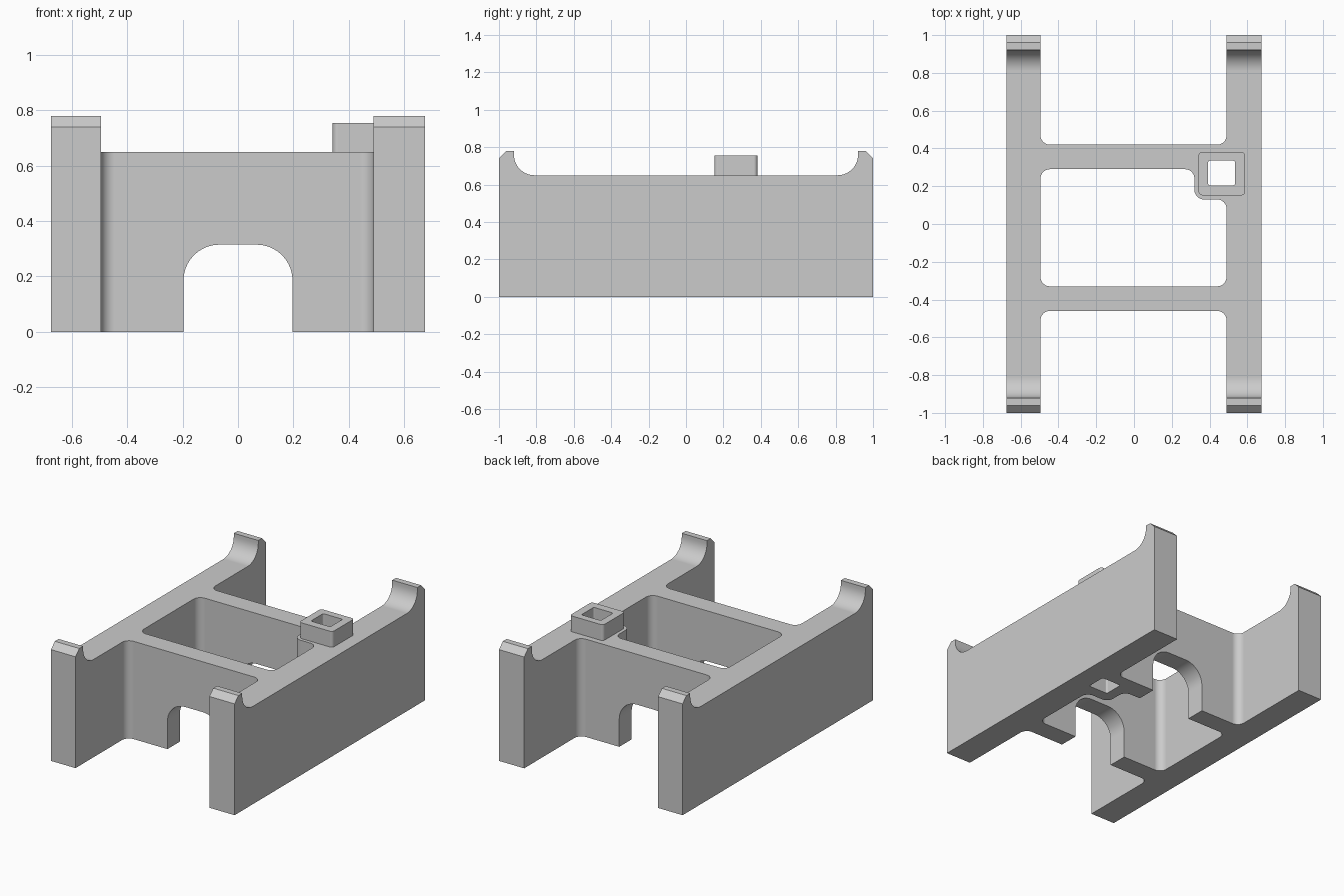
import bpy, bmesh, math
from mathutils import Vector

cube = bpy.data.objects.get("Cube")
if cube:
    bpy.data.objects.remove(cube, do_unlink=True)

grey = bpy.data.materials.new("plain grey")
grey.use_nodes = True
colour = (0.6, 0.6, 0.6, 1)
grey.diffuse_color = colour
grey.node_tree.nodes["Principled BSDF"].inputs["Base Color"].default_value = colour


def rounded(corners, steps=10):
    """Outline from (a, b, radius) corners, each replaced by a fillet arc."""
    out = []
    for i, (a, b, r) in enumerate(corners):
        p = Vector((a, b))
        if r == 0:
            out.append(p)
            continue
        u = (Vector(corners[i - 1][:2]) - p).normalized()
        v = (Vector(corners[(i + 1) % len(corners)][:2]) - p).normalized()
        half = u.angle(v) / 2
        centre = p + (u + v).normalized() * r / math.sin(half)
        start = (p + u * r / math.tan(half) - centre).normalized()
        end = (p + v * r / math.tan(half) - centre).normalized()
        for k in range(steps + 1):
            blend = k / steps * (math.pi - 2 * half)
            side = (end - start * start.dot(end)).normalized()
            out.append(centre + (start * math.cos(blend) + side * math.sin(blend)) * r)
    return out


def box(a0, a1, b0, b1, r):
    return [(a0, b0, r), (a1, b0, r), (a1, b1, r), (a0, b1, r)]


def prism(name, corners, axis, low, high):
    """Extrude a rounded outline along one axis."""
    bm = bmesh.new()
    verts = []
    for p in rounded(corners):
        co = [p.x, p.y]
        co.insert(axis, low)
        verts.append(bm.verts.new(co))
    face = bm.faces.new(verts)
    new = bmesh.ops.extrude_face_region(bm, geom=[face])["geom"]
    shift = Vector((0, 0, 0))
    shift[axis] = high - low
    bmesh.ops.translate(bm, vec=shift, verts=[g for g in new if isinstance(g, bmesh.types.BMVert)])
    bmesh.ops.recalc_face_normals(bm, faces=bm.faces)
    mesh = bpy.data.meshes.new(name)
    bm.to_mesh(mesh)
    bm.free()
    mesh.materials.append(grey)
    obj = bpy.data.objects.new(name, mesh)
    bpy.context.collection.objects.link(obj)
    return obj


def combine(target, tool, operation):
    mod = target.modifiers.new(operation, "BOOLEAN")
    mod.operation = operation
    mod.solver = "EXACT"
    mod.object = tool
    bpy.context.view_layer.objects.active = target
    bpy.ops.object.modifier_apply(modifier=mod.name)
    bpy.data.objects.remove(tool, do_unlink=True)


left, right, fillet = 0.49, -0.495, 0.05

# Solid with the side outline: chamfered end lips with a curved inner foot
end_lip = [(1, 0, 0), (1, 0.74, 0), (0.96, 0.78, 0), (0.92, 0.78, 0), (0.92, 0.65, 0.11)]
outline = end_lip + [(-y, z, r) for y, z, r in reversed(end_lip)]
frame = prism("stand_frame", outline, 0, -0.675, 0.675)

# Open bays at both ends, between the rails
combine(frame, prism("front_bay", box(right, left, -1.3, -0.46, fillet), 2, -0.1, 1), "DIFFERENCE")
combine(frame, prism("back_bay", box(right, left, 0.42, 1.3, fillet), 2, -0.1, 1), "DIFFERENCE")

# Middle opening, stepped around the post
opening = [(right, -0.33, fillet), (left, -0.33, fillet), (left, 0.13, fillet),
           (0.32, 0.13, fillet), (0.32, 0.29, fillet), (right, 0.29, fillet)]
combine(frame, prism("middle_opening", opening, 2, -0.1, 1), "DIFFERENCE")

# Arches through both cross walls
arch = [(-0.197, -0.1, 0), (0.197, -0.1, 0), (0.197, 0.315, 0.13), (-0.197, 0.315, 0.13)]
combine(frame, prism("arch", arch, 1, -0.6, 0.6), "DIFFERENCE")

# Square post with a socket running down through the frame
combine(frame, prism("post", box(0.342, 0.588, 0.152, 0.382, 0.02), 2, 0.55, 0.755), "UNION")
combine(frame, prism("socket", box(0.392, 0.535, 0.205, 0.335, 0.01), 2, -0.1, 1), "DIFFERENCE")

# Smooth fillets, crisp edges
bpy.ops.object.select_all(action="DESELECT")
frame.select_set(True)
bpy.context.view_layer.objects.active = frame
bpy.ops.object.shade_smooth_by_angle(angle=math.radians(30))
weighted = frame.modifiers.new("weighted_normals", "WEIGHTED_NORMAL")
weighted.keep_sharp = True
